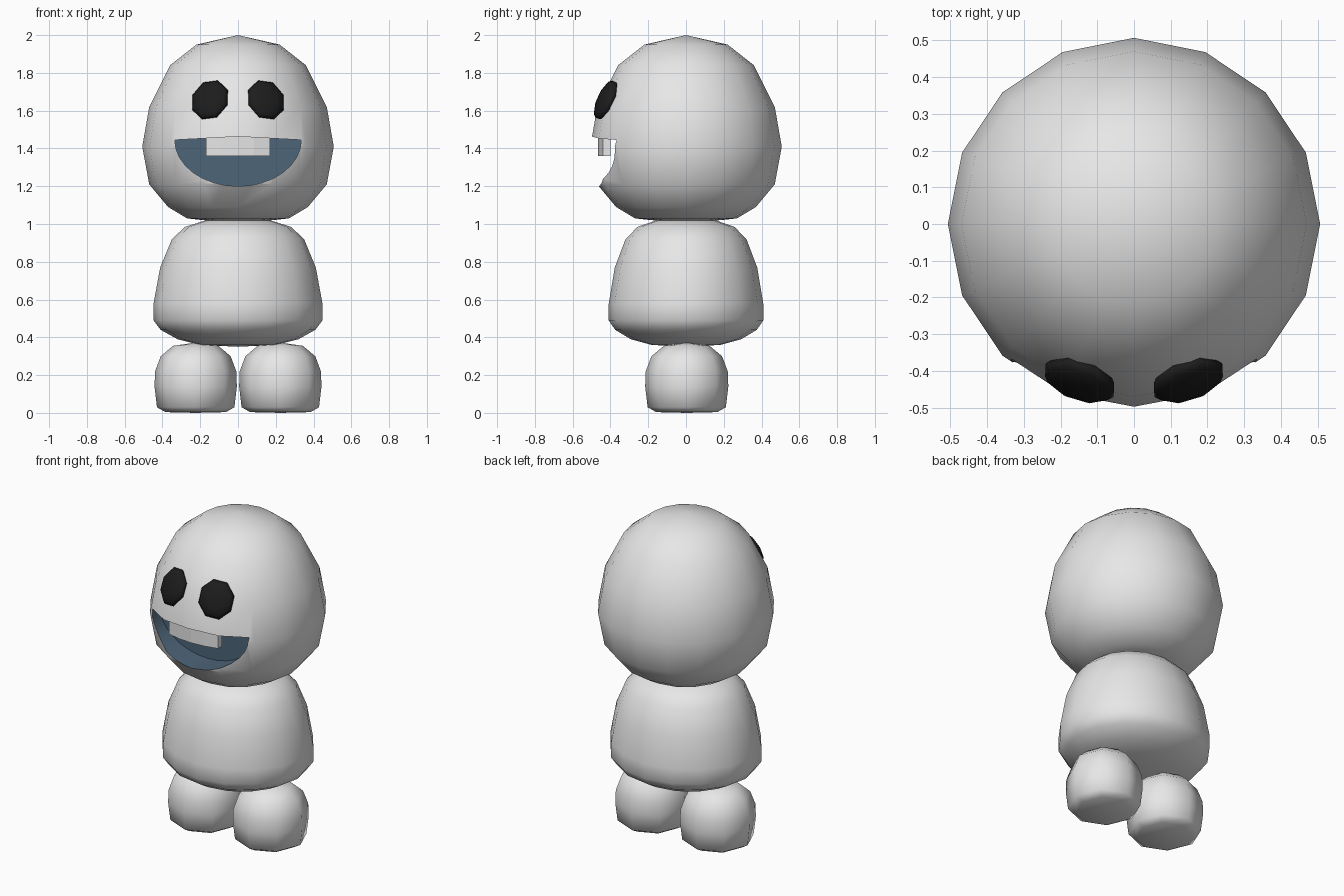
import bpy
import bmesh
from math import sin, cos, pi, radians
from mathutils import Matrix, Vector

cube = bpy.data.objects.get("Cube")
if cube:
    bpy.data.objects.remove(cube, do_unlink=True)


def material(name, rgb):
    m = bpy.data.materials.new(name)
    m.use_nodes = True
    m.diffuse_color = (*rgb, 1)
    bsdf = next(n for n in m.node_tree.nodes if n.type == "BSDF_PRINCIPLED")
    bsdf.inputs["Base Color"].default_value = (*rgb, 1)
    return m


WHITE = material("soft white", (0.8, 0.8, 0.8))
BLUE = material("mouth slate blue", (0.075, 0.13, 0.19))
BLACK = material("eye black", (0.012, 0.012, 0.012))


def make_object(name, bm, mats, smooth=True):
    bmesh.ops.recalc_face_normals(bm, faces=bm.faces)
    for f in bm.faces:
        f.smooth = smooth
    mesh = bpy.data.meshes.new(name)
    bm.to_mesh(mesh)
    bm.free()
    for m in mats:
        mesh.materials.append(m)
    obj = bpy.data.objects.new(name, mesh)
    bpy.context.scene.collection.objects.link(obj)
    return obj


def lathe(name, profile, mats, sides=16, depth=1.0, centre=(0, 0)):
    """Revolve (radius, z) points from bottom to top; zero radius makes a pole."""
    bm = bmesh.new()
    rings = []
    for r, z in profile:
        count = sides if r > 0 else 1
        rings.append([bm.verts.new((centre[0] + r * cos(2 * pi * i / sides),
                                    centre[1] + r * depth * sin(2 * pi * i / sides), z))
                      for i in range(count)])
    for low, high in zip(rings, rings[1:]):
        for i in range(sides):
            j = (i + 1) % sides
            loop = [low[i % len(low)], low[j % len(low)],
                    high[j % len(high)], high[i % len(high)]]
            bm.faces.new(list(dict.fromkeys(loop)))
    return make_object(name, bm, mats)


def activate(obj):
    bpy.ops.object.select_all(action="DESELECT")
    obj.select_set(True)
    bpy.context.view_layer.objects.active = obj


# Head
head = lathe("head", [(0, 1.015), (0.18, 1.02), (0.27, 1.03), (0.37, 1.09),
                      (0.47, 1.21), (0.507, 1.41), (0.47, 1.62), (0.36, 1.84),
                      (0.22, 1.95), (0, 2.0)], [WHITE, BLUE])

# Mouth: a half-moon pocket cut into the face
bm = bmesh.new()
outline = [(0.335 * cos(pi * i / 16), 1.445 - 0.245 * sin(pi * i / 16)) for i in range(17)]
outline.append((0, 1.463))
front = bm.faces.new([bm.verts.new((x, -0.7, z)) for x, z in outline])
grown = bmesh.ops.extrude_face_region(bm, geom=[front], use_keep_orig=True)
bmesh.ops.translate(bm, vec=(0, 0.4, 0),
                    verts=[v for v in grown["geom"] if isinstance(v, bmesh.types.BMVert)])
for f in bm.faces:
    f.material_index = 1
cutter = make_object("mouth_cutter", bm, [WHITE, BLUE])
cutter.hide_render = True
cut = head.modifiers.new("mouth", "BOOLEAN")
cut.operation = "DIFFERENCE"
cut.solver = "EXACT"
cut.object = cutter
activate(head)
bpy.ops.object.modifier_apply(modifier=cut.name)
bpy.data.objects.remove(cutter, do_unlink=True)
activate(head)
bpy.ops.object.shade_smooth_by_angle(angle=radians(45))

# Front teeth: one block following the curve of the face
bm = bmesh.new()
bmesh.ops.create_cube(bm, size=1, matrix=Matrix.Translation((0, -0.445, 1.415))
                      @ Matrix.Diagonal((0.34, 0.04, 0.11, 1)))
bmesh.ops.subdivide_edges(bm, cuts=3, edges=[e for e in bm.edges if abs(
    e.verts[0].co.x - e.verts[1].co.x) > 0.1])
for v in bm.verts:
    v.co.y += 0.025 * (v.co.x / 0.17) ** 2
make_object("teeth", bm, [WHITE], smooth=False)

# Eyes: flattened eight-sided buttons lying on the head
for side, name in ((1, "left_eye"), (-1, "right_eye")):
    bm = bmesh.new()
    bmesh.ops.create_uvsphere(bm, u_segments=8, v_segments=6, radius=1)
    normal = Vector((side * 0.31, -0.86, 0.4)).normalized()
    across = Vector((0, 0, 1)).cross(normal).normalized()
    basis = Matrix((across, normal.cross(across), normal)).transposed().to_4x4()
    place = Matrix.Translation((side * 0.148, -0.425, 1.657))
    bm.transform(place @ basis @ Matrix.Diagonal((0.106, 0.116, 0.035, 1))
                 @ Matrix.Rotation(radians(15 * side), 4, "Z"))
    make_object(name, bm, [BLACK])

# Body
lathe("body", [(0, 0.35), (0.2, 0.36), (0.32, 0.39), (0.41, 0.44), (0.447, 0.49),
               (0.447, 0.58), (0.412, 0.77), (0.35, 0.92), (0.28, 0.985),
               (0.17, 1.02), (0, 1.03)], [WHITE], depth=0.915)

# Feet
for side, name in ((1, "left_foot"), (-1, "right_foot")):
    lathe(name, [(0, 0), (0.16, 0.004), (0.205, 0.03), (0.218, 0.14), (0.215, 0.22),
                 (0.185, 0.3), (0.12, 0.355), (0, 0.372)], [WHITE],
          sides=8, depth=1.01, centre=(side * 0.224, 0.004))
